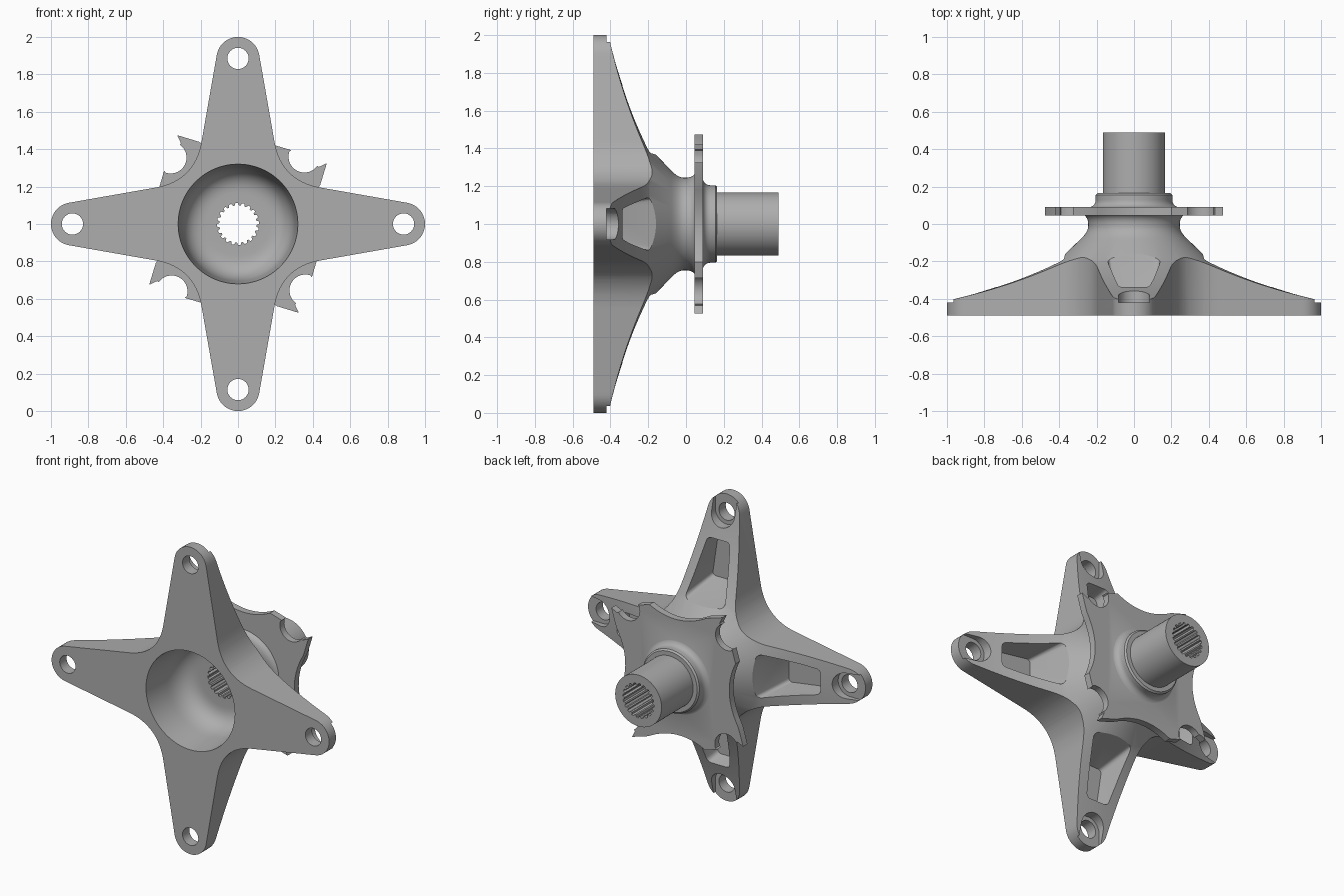
import bpy, bmesh
from math import sin, cos, pi, radians

if "Cube" in bpy.data.objects:
    bpy.data.objects.remove(bpy.data.objects["Cube"])

metal = bpy.data.materials.new("satin_grey_metal")
GREY = (0.42, 0.42, 0.42, 1)
metal.use_nodes = True
metal.diffuse_color = GREY
metal.node_tree.nodes["Principled BSDF"].inputs["Base Color"].default_value = GREY


def bezier(a, c, b, n=10):
    """Quadratic curve from a to b pulled towards c."""
    ts = [i / n for i in range(n + 1)]
    return [tuple((1-t)**2 * p + 2*t*(1-t) * q + t*t * r for p, q, r in zip(a, c, b)) for t in ts]


def arc(cx, cy, r, start, end, n=14):
    angles = [radians(start + (end - start) * i / n) for i in range(n + 1)]
    return [(cx + r * cos(a), cy + r * sin(a)) for a in angles]


def turn(points, k):
    """Rotate an outline k quarter turns about the hub axis."""
    for _ in range(k):
        points = [(-v, u) for u, v in points]
    return points


def ring_of_four(points):
    return [p for k in range(4) for p in turn(points, k)]


def finish(name, bm):
    bmesh.ops.recalc_face_normals(bm, faces=bm.faces)
    mesh = bpy.data.meshes.new(name)
    bm.to_mesh(mesh)
    bm.free()
    mesh.materials.append(metal)
    obj = bpy.data.objects.new(name, mesh)
    bpy.context.collection.objects.link(obj)
    return obj


def prism(name, front, y0, y1, back=None, bevel=0):
    """Solid between a front outline at y0 and a back outline at y1."""
    bm = bmesh.new()
    a = [bm.verts.new((u, y0, v + 1)) for u, v in front]
    b = [bm.verts.new((u, y1, v + 1)) for u, v in back or front]
    floor = bm.faces.new(a)
    bm.faces.new(b)
    n = len(a)
    for i in range(n):
        j = (i + 1) % n
        bm.faces.new((a[i], a[j], b[j], b[i]))
    if bevel:
        edges = [e for e in bm.edges if abs(e.verts[0].co.y - e.verts[1].co.y) > 0.01]
        bmesh.ops.bevel(bm, geom=edges, offset=bevel, segments=4, profile=0.5, affect='EDGES')
    return finish(name, bm)


def lathe(name, profile, steps=96):
    bm = bmesh.new()
    vs = [bm.verts.new((r, y, 1)) for r, y in profile]
    es = [bm.edges.new(pair) for pair in zip(vs, vs[1:])]
    bmesh.ops.spin(bm, geom=vs + es, cent=(0, 0, 1), axis=(0, 1, 0), angle=2 * pi, steps=steps)
    bmesh.ops.remove_doubles(bm, verts=bm.verts, dist=0.0001)
    return finish(name, bm)


def combine(target, tool, operation):
    mod = target.modifiers.new("cut", 'BOOLEAN')
    mod.operation = operation
    mod.solver = 'EXACT'
    mod.object = tool
    bpy.context.view_layer.objects.active = target
    bpy.ops.object.modifier_apply(modifier=mod.name)
    bpy.data.objects.remove(tool)


# Turned hub: front cavity, flared back, neck and tube
profile = [(0, -0.15)]
profile += bezier((0.17, -0.15), (0.295, -0.15), (0.305, -0.31))
profile += [(0.32, -0.49), (1.05, -0.49), (1.05, -0.42)]
profile += bezier((0.98, -0.405), (0.62, -0.32), (0.4, -0.19), 16)
profile += bezier((0.29, -0.085), (0.245, -0.045), (0.245, -0.01))
profile += bezier((0.245, 0), (0.245, 0.04), (0.28, 0.055))
profile += bezier((0.26, 0.085), (0.205, 0.09), (0.205, 0.13))
profile += [(0.205, 0.155), (0.195, 0.165), (0.167, 0.165), (0.167, 0.49), (0, 0.49)]
spider = lathe("four_arm_hub", profile)

# Four tapered arms with filleted valleys between them
arm = arc(0.885, 0, 0.115, -80, 80, 20)
valley = bezier((0.44, 0.195), (0.232, 0.232), (0.195, 0.44), 16)
combine(spider, prism("arm_outline", ring_of_four(arm + valley), -0.6, 0.6), 'INTERSECT')

# Mounting flange with a round notch beside each corner
corner = bezier((0.42, -0.2), (0.32, 0), (0.44, 0.21), 14)
corner += [(0.475, 0.325), (0.432, 0.305)]
corner += arc(0.355, 0.36, 0.085, -35, -200)
corner += [(0.285, 0.395)]
combine(spider, prism("mounting_flange", ring_of_four(corner), 0.045, 0.09), 'UNION')

# Per arm: drafted pocket, bolt seat open at the tip, bolt hole
pocket_floor = [(0.44, -0.11), (0.71, -0.07), (0.71, 0.07), (0.44, 0.11)]
pocket_mouth = [(0.365, -0.15), (0.78, -0.1), (0.78, 0.1), (0.365, 0.15)]
seat = arc(0.885, 0, 0.083, 90, 270) + [(1.1, -0.083), (1.1, 0.083)]
hole = arc(0.885, 0, 0.057, 0, 348.75, 31)
for k in range(4):
    combine(spider, prism("pocket", turn(pocket_floor, k), -0.43, -0.15,
                          turn(pocket_mouth, k), 0.025), 'DIFFERENCE')
    combine(spider, prism("bolt_seat", turn(seat, k), -0.42, -0.2), 'DIFFERENCE')
    combine(spider, prism("bolt_hole", turn(hole, k), -0.6, -0.2), 'DIFFERENCE')

# Splined bore through the tube
teeth = 20
spline = []
for i in range(teeth):
    for step, r in ((0, 0.113), (0.4, 0.113), (0.55, 0.1), (0.85, 0.1)):
        a = 2 * pi * (i + step) / teeth
        spline.append((r * cos(a), r * sin(a)))
combine(spider, prism("spline_bore", spline, -0.3, 0.6), 'DIFFERENCE')

bpy.ops.object.select_all(action='DESELECT')
spider.select_set(True)
bpy.context.view_layer.objects.active = spider
bpy.ops.object.shade_smooth_by_angle(angle=radians(30))
